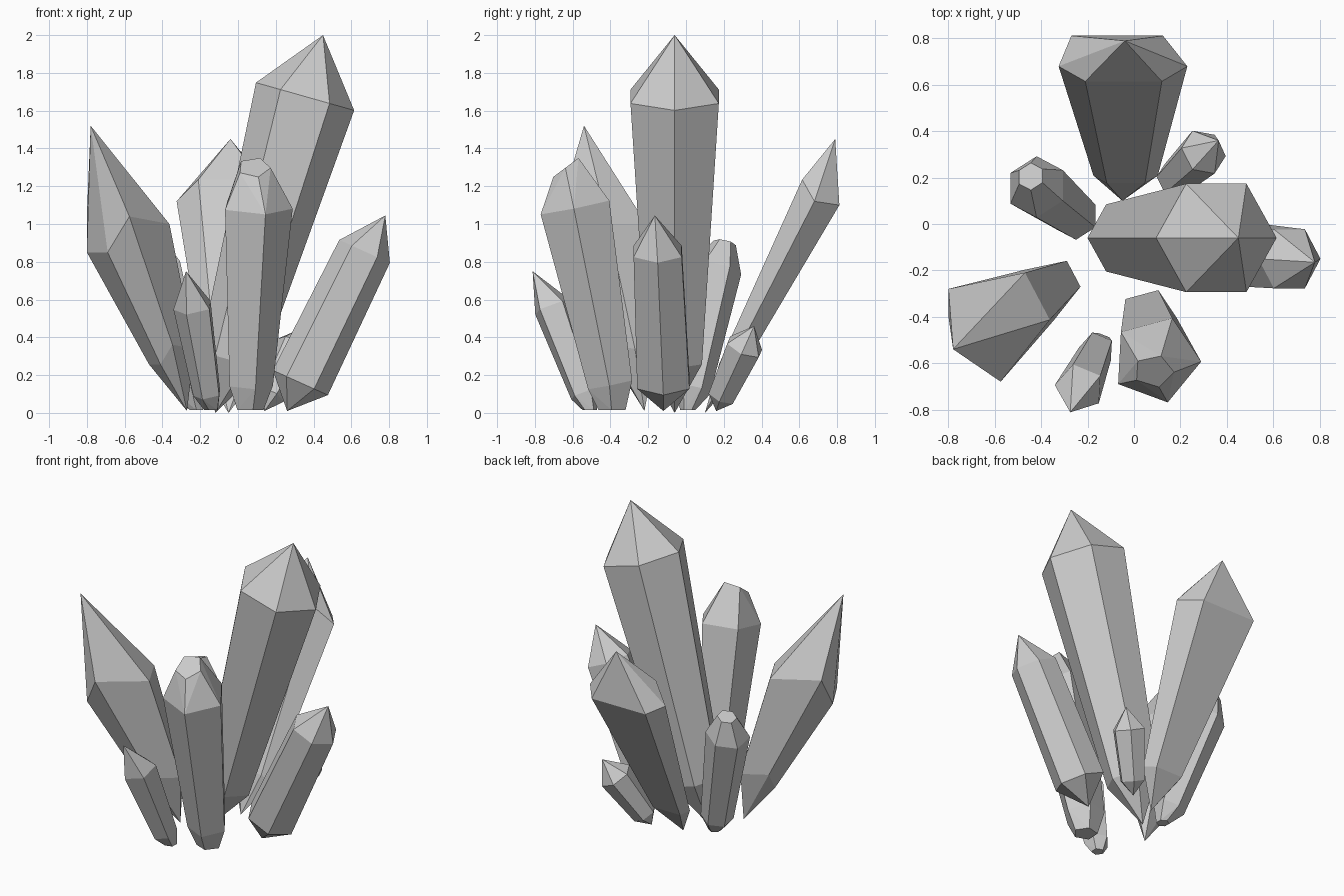
import bpy, bmesh, math
from mathutils import Vector as V

if "Cube" in bpy.data.objects:
    bpy.data.objects.remove(bpy.data.objects["Cube"])


def ring(centre, normal, r, n=6, turn=0):
    """Regular polygon around a tilted axis, measured from the x side."""
    w = V(normal).normalized()
    u = V((1, 0, 0))
    u = (u - w * u.dot(w)).normalized()
    v = w.cross(u)
    out = []
    for i in range(n):
        a = math.radians(turn) + 2 * math.pi * i / n
        out.append(V(centre) + r * (math.cos(a) * u + math.sin(a) * v))
    return out


def shrink(points, centre, scale):
    """Copy of a ring, scaled and moved to a new centre."""
    pts = [V(p) for p in points]
    mid = sum(pts, V()) / len(pts)
    return [V(centre) + (p - mid) * scale for p in pts]


def crystal(name, *groups):
    """Flat-faced convex shard through the given rings and end points."""
    bm = bmesh.new()
    for g in groups:
        for p in g:
            bm.verts.new(p)
    res = bmesh.ops.convex_hull(bm, input=bm.verts[:])
    junk = [e for e in res["geom_interior"] if isinstance(e, bmesh.types.BMVert)]
    bmesh.ops.delete(bm, geom=junk, context='VERTS')
    bmesh.ops.dissolve_limit(bm, angle_limit=math.radians(1.5),
                             verts=bm.verts[:], edges=bm.edges[:])
    bmesh.ops.recalc_face_normals(bm, faces=bm.faces[:])
    me = bpy.data.meshes.new(name)
    bm.to_mesh(me)
    bm.free()
    ob = bpy.data.objects.new(name, me)
    bpy.context.collection.objects.link(ob)


# Tallest shard, leaning right
ax = (.272, 0, .962)
crystal("main_crystal",
        [(-.12, -.06, 0)],
        ring((-.04, -.06, .28), ax, .167),
        ring((.355, -.06, 1.675), ax, .27),
        [(.45, -.06, 2)])

# Front left shard with a long skewed point
sh = [(-.8, -.28, 1.05), (-.8, -.4, .85), (-.69, -.6, .85),
      (-.575, -.68, 1.04), (-.363, -.413, 1.0), (-.47, -.21, 1.0)]
crystal("left_crystal",
        [(-.27, -.22, .01)],
        shrink(sh, (-.37, -.28, .32), .55),
        sh,
        [(-.78, -.54, 1.52)])

# Back shard, flattened
sh = [(-.21, .615, 1.235), (.12, .615, 1.235), (.23, .68, 1.12),
      (.125, .812, 1.1), (-.27, .812, 1.1), (-.325, .68, 1.12)]
crystal("back_crystal",
        [(-.05, .1, 0)],
        shrink(sh, (-.04, .22, .22), .5),
        sh,
        [(-.04, .79, 1.45)])

# Front five-sided shard with a slanted flat top
ax = (.035, -.19, .94)
crystal("front_crystal",
        ring((.06, -.39, .015), (0, 0, 1), .075, 5, 285),
        ring((.06, -.4, .15), ax, .125, 5, 285),
        ring((.095, -.585, 1.09), ax, .195, 5, 285),
        ring((.085, -.635, 1.3), (0, -.6, .8), .088, 5, 285))

# Right shard
ax = (.41, 0, .91)
crystal("right_crystal",
        [(.26, -.12, .01)],
        ring((.33, -.12, .16), ax, .16),
        ring((.67, -.15, .855), ax, .147),
        [(.78, -.165, 1.045)])

# Small front shard
ax = (-.075, -.17, .47)
crystal("small_front_crystal",
        ring((-.14, -.51, .015), (0, 0, 1), .04, 5, 249),
        ring((-.16, -.54, .1), ax, .078, 5, 249),
        ring((-.235, -.705, .56), ax, .108, 5, 249),
        [(-.275, -.812, .75)])

# Small left shard with a blunt top
ax = (-.18, .14, .66)
crystal("small_left_crystal",
        ring((-.22, .01, .015), (0, 0, 1), .04, 6, 30),
        ring((-.25, .03, .12), ax, .1, 6, 30),
        ring((-.42, .16, .76), ax, .135, 6, 30),
        ring((-.445, .205, .9), ax, .06, 6, 30))

# Small back right shard
ax = (.15, .13, .3)
crystal("small_back_crystal",
        [(.14, .16, .01)],
        ring((.17, .19, .09), ax, .08),
        ring((.3, .31, .35), ax, .105),
        [(.365, .36, .46)])
